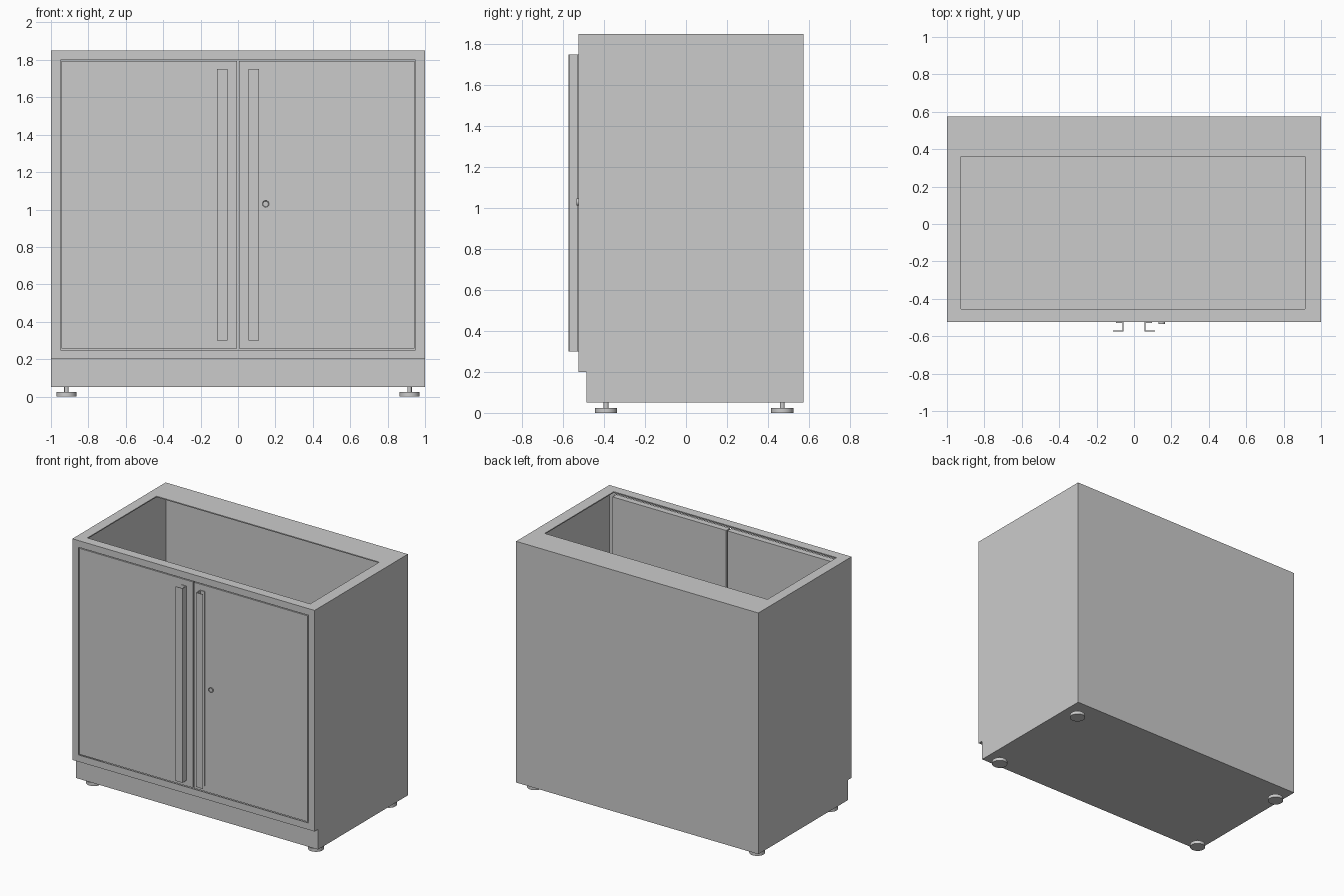
import bpy, bmesh, math
from mathutils import Matrix, Vector

if "Cube" in bpy.data.objects:
    bpy.data.objects.remove(bpy.data.objects["Cube"])

FRONT, BACK, KICK = -0.525, 0.575, -0.485
BASE, STEP, TOP = 0.05, 0.2, 1.85


def make(name, bm):
    me = bpy.data.meshes.new(name)
    bm.to_mesh(me)
    bm.free()
    ob = bpy.data.objects.new(name, me)
    bpy.context.collection.objects.link(ob)
    return ob


def box(name, lo, hi):
    lo, hi = Vector(lo), Vector(hi)
    bm = bmesh.new()
    bmesh.ops.create_cube(bm, size=1, matrix=Matrix.Translation((lo + hi) / 2)
                          @ Matrix.Diagonal((*(hi - lo), 1)))
    return make(name, bm)


def add_cyl(bm, r, depth, centre, rot=Matrix()):
    bmesh.ops.create_cone(bm, cap_ends=True, segments=32, radius1=r, radius2=r,
                          depth=depth, matrix=Matrix.Translation(centre) @ rot)


def smooth(ob):
    bpy.ops.object.select_all(action='DESELECT')
    ob.select_set(True)
    bpy.context.view_layer.objects.active = ob
    bpy.ops.object.shade_smooth_by_angle(angle=math.radians(35))


# Sheet metal body: one folded surface with door and top openings
bm = bmesh.new()


def face(pts):
    bm.faces.new([bm.verts.new(p) for p in pts])


def rect(a0, a1, b0, b1, to3d):
    return [to3d(a, b) for a, b in ((a0, b0), (a1, b0), (a1, b1), (a0, b1))]


def ring(outer, inner):
    for i in range(4):
        j = (i + 1) % 4
        face([outer[i], outer[j], inner[j], inner[i]])


profile = [(FRONT, TOP), (FRONT, STEP), (KICK, STEP), (KICK, BASE), (BACK, BASE), (BACK, TOP)]
for x in (-1, 1):
    face([(x, y, z) for y, z in profile])
for (y0, z0), (y1, z1) in zip(profile[1:], profile[2:]):
    face([(-1, y0, z0), (1, y0, z0), (1, y1, z1), (-1, y1, z1)])
on_front = lambda a, b: (a, FRONT, b)
on_top = lambda a, b: (a, b, TOP)
ring(rect(-1, 1, STEP, TOP, on_front), rect(-0.95, 0.95, 0.25, 1.8, on_front))
ring(rect(-1, 1, FRONT, BACK, on_top), rect(-0.925, 0.915, -0.455, 0.36, on_top))
bmesh.ops.remove_doubles(bm, verts=bm.verts, dist=1e-4)
bmesh.ops.recalc_face_normals(bm, faces=bm.faces)
body = make("cabinet_body", bm)
sheet = body.modifiers.new("sheet", 'SOLIDIFY')
sheet.thickness = 0.008
sheet.offset = -1
sheet.use_even_offset = True

# Doors and their folded pull handles
for side, s in (("left", -1), ("right", 1)):
    xs = sorted((s * 0.005, s * 0.943))
    box(side + "_door", (xs[0], FRONT, 0.257), (xs[1], FRONT + 0.045, 1.794))

    t = 0.005
    section = [(0.095, FRONT), (0.056, FRONT), (0.056, -0.575), (0.112, -0.575),
               (0.112, -0.575 + t), (0.056 + t, -0.575 + t),
               (0.056 + t, FRONT - t), (0.095, FRONT - t)]
    bm = bmesh.new()
    f = bm.faces.new([bm.verts.new((s * x, y, 0.3)) for x, y in section])
    ext = bmesh.ops.extrude_face_region(bm, geom=[f])
    bmesh.ops.translate(bm, vec=(0, 0, 1.45),
                        verts=[v for v in ext["geom"] if isinstance(v, bmesh.types.BMVert)])
    bmesh.ops.recalc_face_normals(bm, faces=bm.faces)
    make(side + "_handle", bm)

# Lock: raised collar with a recessed face and a key slot
lx, lz = 0.148, 1.03
bm = bmesh.new()
add_cyl(bm, 0.018, 0.014, (lx, FRONT - 0.002, lz), Matrix.Rotation(math.pi / 2, 4, 'X'))
bm.normal_update()
cap = min(bm.faces, key=lambda f: f.calc_center_median().y)
bmesh.ops.inset_region(bm, faces=[cap], thickness=0.004)
bmesh.ops.translate(bm, verts=cap.verts, vec=(0, 0.003, 0))
smooth(make("lock", bm))
box("key_slot", (lx - 0.002, FRONT - 0.007, lz - 0.011), (lx + 0.002, FRONT, lz + 0.011))

# Levelling feet: disc pad and threaded stem
for x in (-0.917, 0.917):
    for y in (-0.39, 0.47):
        bm = bmesh.new()
        add_cyl(bm, 0.054, 0.024, (x, y, 0.012))
        add_cyl(bm, 0.012, 0.034, (x, y, 0.037))
        smooth(make("levelling_foot", bm))
